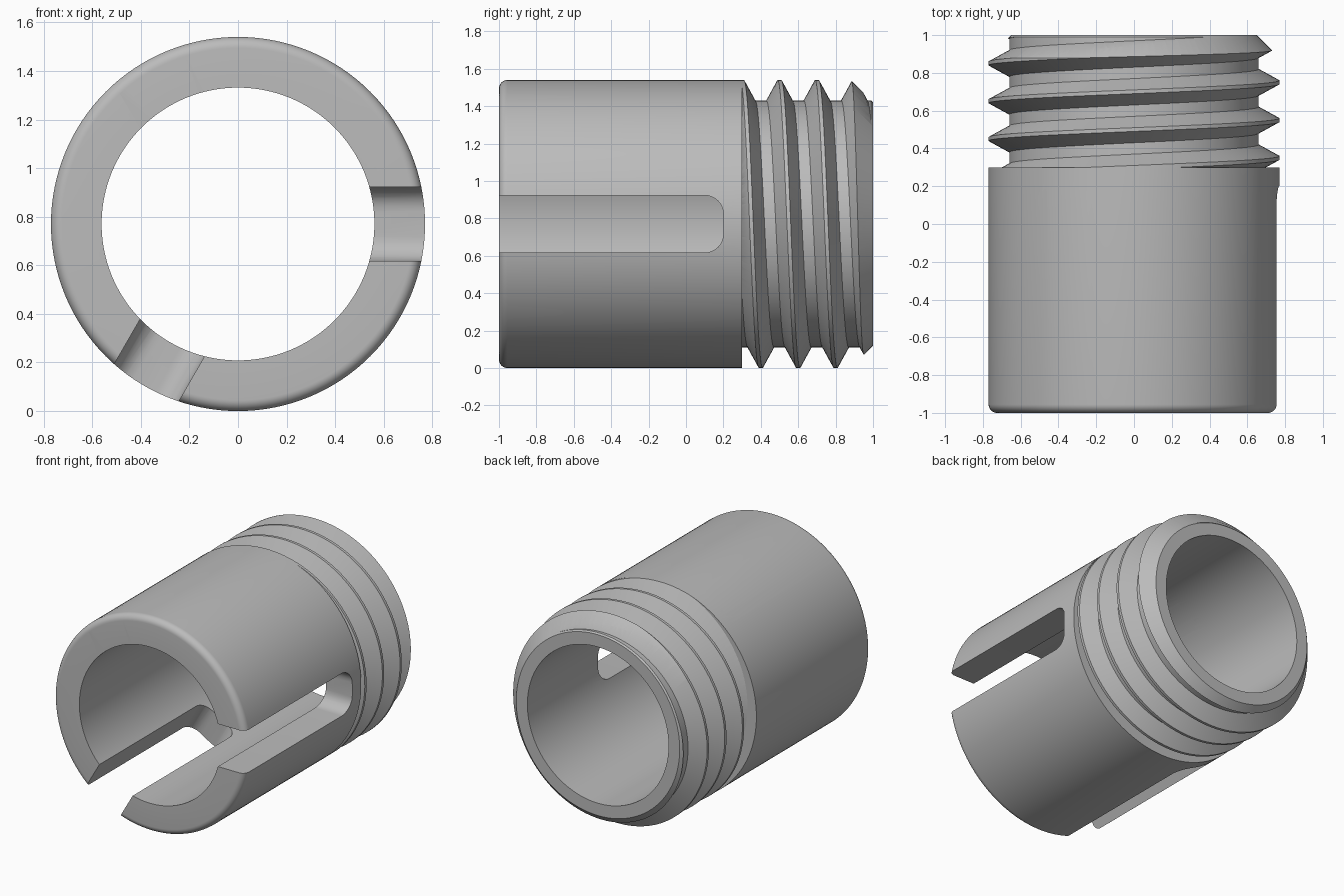
import bpy, bmesh, math
from mathutils import Matrix

cube = bpy.data.objects.get("Cube")
if cube:
    bpy.data.objects.remove(cube, do_unlink=True)

OUTER, BORE, ROOT = 0.77, 0.5615, 0.66
SHOULDER, PITCH, SEG = 0.3, 0.2, 128
AXIS_Z = OUTER

grey = bpy.data.materials.new("plain grey")
grey.use_nodes = True
grey.diffuse_color = (0.5, 0.5, 0.5, 1)
grey.node_tree.nodes["Principled BSDF"].inputs["Base Color"].default_value = (0.5, 0.5, 0.5, 1)


def make_object(name, bm):
    bmesh.ops.recalc_face_normals(bm, faces=bm.faces)
    mesh = bpy.data.meshes.new(name)
    bm.to_mesh(mesh)
    bm.free()
    mesh.materials.append(grey)
    obj = bpy.data.objects.new(name, mesh)
    bpy.context.collection.objects.link(obj)
    return obj


def polar(r, y, angle):
    return (r * math.cos(angle), y, AXIS_Z + r * math.sin(angle))


def turned(name, profile):
    """Closed ring: a loop of (radius, y) points turned about the y axis."""
    bm = bmesh.new()
    rings = [[bm.verts.new(polar(r, y, math.tau * i / SEG)) for r, y in profile]
             for i in range(SEG)]
    n = len(profile)
    for i in range(SEG):
        a, b = rings[i], rings[(i + 1) % SEG]
        for j in range(n):
            k = (j + 1) % n
            bm.faces.new((a[j], a[k], b[k], b[j]))
    return make_object(name, bm)


def arc(cx, cy, radius, start, end, steps=8):
    angles = [math.radians(start + (end - start) * s / steps) for s in range(steps + 1)]
    return [(cx + radius * math.cos(a), cy + radius * math.sin(a)) for a in angles]


def combine(target, tool, operation):
    tool.hide_render = True
    mod = target.modifiers.new(operation, 'BOOLEAN')
    mod.operation, mod.solver, mod.object = operation, 'EXACT', tool
    bpy.ops.object.select_all(action='DESELECT')
    bpy.context.view_layer.objects.active = target
    target.select_set(True)
    bpy.ops.object.modifier_apply(modifier=mod.name)
    bpy.data.objects.remove(tool, do_unlink=True)


def slot_cutter(angle):
    """Round-cornered bar cutting radially through one side of the wall."""
    half, end, corner = 0.153, 0.2, 0.1
    outline = [(-1.2, -half)]
    outline += arc(end - corner, corner - half, corner, -90, 0)
    outline += arc(end - corner, half - corner, corner, 0, 90)
    outline += [(-1.2, half)]
    bm = bmesh.new()
    face = bm.faces.new([bm.verts.new((0.35, y, t)) for y, t in outline])
    grown = bmesh.ops.extrude_face_region(bm, geom=[face])["geom"]
    bmesh.ops.translate(bm, vec=(0.65, 0, 0),
                        verts=[v for v in grown if isinstance(v, bmesh.types.BMVert)])
    # Negative y rotation turns +x towards +z
    spin = Matrix.Translation((0, 0, AXIS_Z)) @ Matrix.Rotation(-angle, 4, 'Y')
    bm.transform(spin)
    return make_object("slot_cutter", bm)


def threaded_rod():
    """Solid helical rod, longer than the threaded end."""
    shape = [(ROOT, -0.07), (OUTER, -0.01), (OUTER, 0.01), (ROOT, 0.07)]
    rows = [(r, SHOULDER + 0.05 + PITCH * k + dy) for k in range(-1, 6) for r, dy in shape]
    bm = bmesh.new()
    cols = [[bm.verts.new(polar(r, y - PITCH * i / SEG, math.tau * i / SEG)) for r, y in rows]
            for i in range(SEG)]
    step = len(shape)
    for i in range(SEG):
        a = cols[i]
        # The last column joins the first one a full pitch along
        shift = step if i == SEG - 1 else 0
        b = cols[(i + 1) % SEG]
        for j in range(shift, len(rows) - 1):
            bm.faces.new((a[j], a[j + 1], b[j + 1 - shift], b[j - shift]))
    # Close both spiral ends with a fan
    rim = [e for e in bm.edges if e.is_boundary]
    front = bm.verts.new((0, 0, AXIS_Z))
    back = bm.verts.new((0, 1.3, AXIS_Z))
    for e in rim:
        hub = front if e.verts[0].co.y < 0.6 else back
        bm.faces.new((e.verts[0], e.verts[1], hub))
    bmesh.ops.triangulate(bm, faces=bm.faces)
    return make_object("threaded_end", bm)


# Slotted sleeve with a rounded front rim
fillet = 0.045
sleeve = turned("slotted_sleeve",
                [(BORE, SHOULDER), (BORE, -1)]
                + arc(OUTER - fillet, -1 + fillet, fillet, -90, 0)
                + [(OUTER, SHOULDER)])
for n in range(3):
    combine(sleeve, slot_cutter(math.tau * n / 3), 'DIFFERENCE')

# Threaded end, bored through and chamfered at the back
thread = threaded_rod()
blank = turned("thread_blank", [(BORE, SHOULDER), (0.85, SHOULDER), (0.85, 0.8),
                                (0.65, 1), (BORE, 1)])
combine(thread, blank, 'INTERSECT')

for obj in (sleeve, thread):
    bpy.ops.object.select_all(action='DESELECT')
    bpy.context.view_layer.objects.active = obj
    obj.select_set(True)
    bpy.ops.object.shade_smooth_by_angle(angle=math.radians(30))
